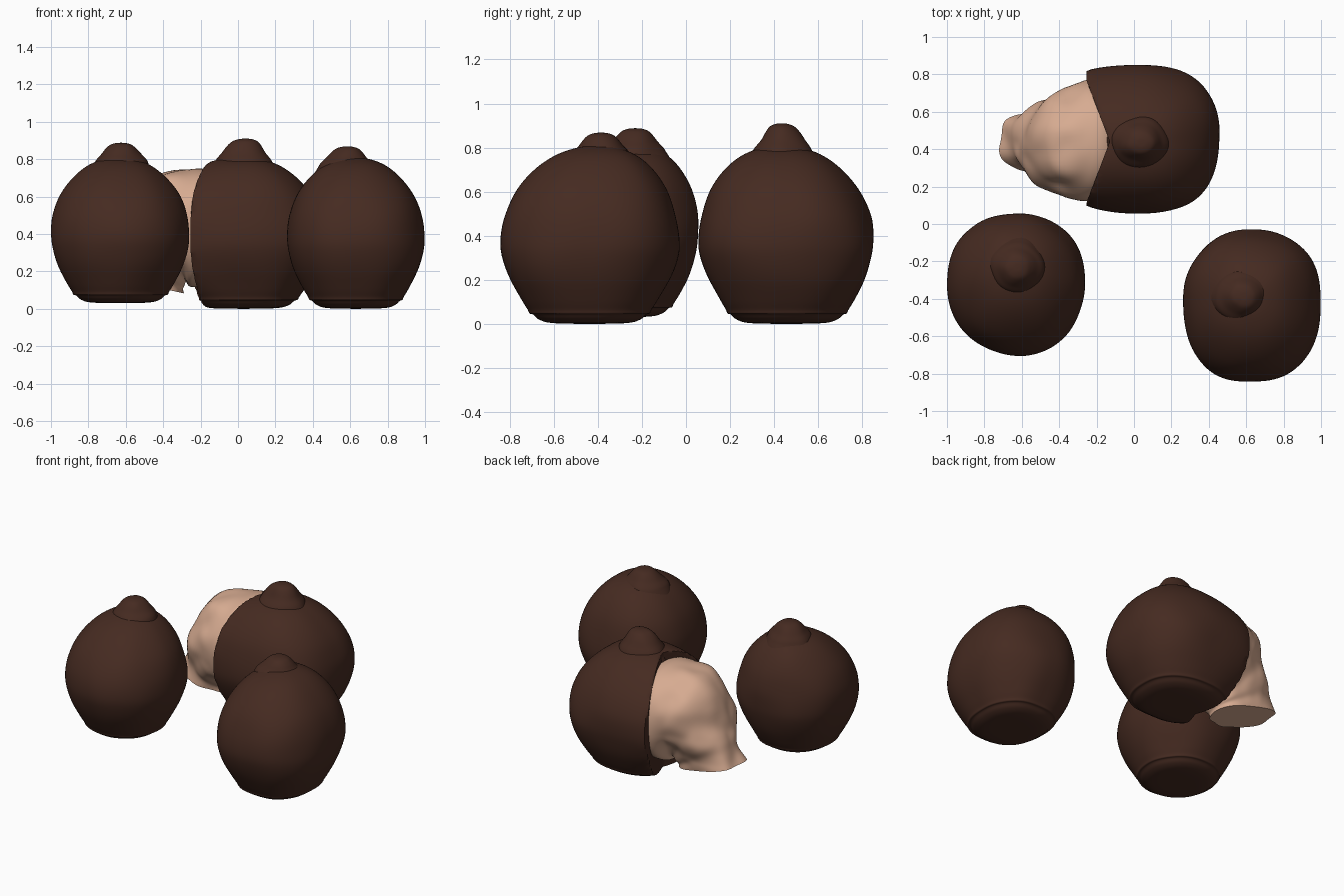
import bpy, bmesh, math
from mathutils import Vector, noise

if "Cube" in bpy.data.objects:
    bpy.data.objects.remove(bpy.data.objects["Cube"])


def material(name, rgb):
    m = bpy.data.materials.new(name)
    m.diffuse_color = (*rgb, 1)
    m.use_nodes = True
    m.node_tree.nodes["Principled BSDF"].inputs["Base Color"].default_value = m.diffuse_color
    return m


BROWN = material("dark brown skin", (0.060, 0.0235, 0.0150))
FLESH = material("pale flesh", (0.68, 0.41, 0.285))


def spline(points, steps):
    """Catmull-Rom interpolation of a short list of tuples."""
    p = [Vector(q) for q in points]
    p = [p[0] * 2 - p[1]] + p + [p[-1] * 2 - p[-2]]
    out = []
    for i in range(1, len(p) - 2):
        a, b, c, d = p[i - 1:i + 3]
        for k in range(steps):
            t = k / steps
            out.append(0.5 * (2 * b + (c - a) * t + (2 * a - 5 * b + 4 * c - d) * t * t
                              + (3 * b - a - 3 * c + d) * t ** 3))
    return out + [p[-2]]


def round_dir(angle, n):
    """Point on a unit superellipse."""
    c, s = math.cos(angle), math.sin(angle)
    k = (abs(c) ** n + abs(s) ** n) ** (-1 / n)
    return c * k, s * k


def loft(name, rings, mat, angle=50):
    """Skin closed rings of equal size and cap both ends."""
    bm = bmesh.new()
    loops = [[bm.verts.new(v) for v in ring] for ring in rings]
    n = len(loops[0])
    for a, b in zip(loops, loops[1:]):
        for i in range(n):
            j = (i + 1) % n
            bm.faces.new((a[i], a[j], b[j], b[i]))
    for end in (loops[0], loops[-1]):
        mid = bm.verts.new(sum((v.co for v in end), Vector()) / n)
        for i in range(n):
            bm.faces.new((end[i], end[(i + 1) % n], mid))
    bmesh.ops.recalc_face_normals(bm, faces=bm.faces)
    me = bpy.data.meshes.new(name)
    bm.to_mesh(me)
    bm.free()
    me.materials.append(mat)
    ob = bpy.data.objects.new(name, me)
    bpy.context.collection.objects.link(ob)
    bpy.ops.object.select_all(action='DESELECT')
    ob.select_set(True)
    bpy.context.view_layer.objects.active = ob
    bpy.ops.object.shade_smooth_by_angle(angle=math.radians(angle))
    return ob


# Relative radius and height: shallow base, small lip, round body, crown
PROFILE = [(0.02, 0.0), (0.42, 0.004), (0.57, 0.02), (0.64, 0.043), (0.68, 0.048),
           (0.70, 0.065), (0.77, 0.11), (0.89, 0.2), (0.97, 0.29), (1.0, 0.37),
           (0.975, 0.47), (0.89, 0.57), (0.77, 0.65), (0.61, 0.72), (0.43, 0.77),
           (0.22, 0.80), (0.02, 0.81)]


def fruit(name, cx, cy, rx, ry, n, base, top_shift, cut=None):
    rings = []
    for r, z in spline(PROFILE, 4):
        r = max(r, 0.01)
        lean = max(0, (z - 0.35) / 0.45) ** 2
        ring = []
        for i in range(96):
            u, v = round_dir(2 * math.pi * i / 96, n)
            w = 1 + 0.03 * noise.noise(Vector((u * 1.5 + cx * 5, v * 1.5, z * 4)))
            if cut and u < 0:          # the opened side bulges outwards
                u *= 1 + 0.3 * min(1, z / 0.3)
            x = cx + u * rx * r * w + top_shift[0] * lean
            y = cy + v * ry * r * w + top_shift[1] * lean
            if cut:
                x = max(x, cut(y))
            ring.append((x, y, base + z * (0.81 - base) / 0.81))
        rings.append(ring)
    return loft(name, rings, BROWN)


# Stem bump: relative radius and height
STEM = [(1.25, -0.6), (1.08, -0.1), (0.98, 0.12), (0.82, 0.36), (0.64, 0.66),
        (0.45, 0.88), (0.22, 0.98), (0.02, 1.0)]


def stem(name, x, y, z, rx, ry, height, tip=(0, 0)):
    rings = []
    for r, h in spline(STEM, 4):
        ring = []
        for i in range(40):
            a = 2 * math.pi * i / 40
            w = r * (1 + 0.12 * noise.noise(Vector((math.cos(a) + x * 7, math.sin(a), h))))
            ring.append((x + tip[0] * max(0, h) + rx * w * math.cos(a),
                         y + tip[1] * max(0, h) + ry * w * math.sin(a), z + height * h))
        rings.append(ring)
    return loft(name, rings, BROWN, 80)


# Left whole fruit
fruit("left_fruit", -0.63, -0.32, 0.37, 0.38, 2.1, 0.03, (-0.005, 0.07))
stem("left_stem", -0.625, -0.23, 0.79, 0.13, 0.13, 0.098)

# Right whole fruit
fruit("right_fruit", 0.63, -0.437, 0.37, 0.405, 2.3, 0.0, (-0.005, 0.035))
stem("right_stem", 0.575, -0.385, 0.775, 0.13, 0.125, 0.093, (0.01, 0))


# Back fruit, its skin opened on the left along a shallow V
def opening(y):
    return -0.13 - 0.125 * min(1.0, abs(y - 0.44) / 0.33)


fruit("opened_skin", 0.03, 0.455, 0.43, 0.397, 2.4, 0.0, (0.0, -0.02), opening)
stem("opened_stem", 0.03, 0.435, 0.79, 0.15, 0.125, 0.12, (0.01, 0))

# Crumpled flesh sagging out of the opening down to a snout.
# Each station: top x, top z, bottom x, bottom z, centre y, half width
STATIONS = [(-0.08, 0.70, -0.08, 0.14, 0.45, 0.30), (-0.17, 0.745, -0.17, 0.12, 0.45, 0.315),
            (-0.26, 0.745, -0.25, 0.12, 0.447, 0.325), (-0.43, 0.71, -0.28, 0.16, 0.435, 0.29),
            (-0.57, 0.54, -0.29, 0.16, 0.43, 0.245), (-0.635, 0.37, -0.30, 0.13, 0.43, 0.205),
            (-0.665, 0.27, -0.305, 0.11, 0.43, 0.175), (-0.73, 0.18, -0.30, 0.085, 0.43, 0.17)]
rings = []
for s, (tx, tz, bx, bz, cy, w) in enumerate(spline(STATIONS, 8)):
    mid, half = Vector(((tx + bx) / 2, cy, (tz + bz) / 2)), Vector(((tx - bx) / 2, 0, (tz - bz) / 2))
    amount = 0.035 * min(1, max(0, (s - 14) / 10))
    ring = []
    for i in range(80):
        u, v = round_dir(2 * math.pi * i / 80, 2.2)
        p = mid + half * v + Vector((0, w * u, 0))
        wobble = noise.noise(p * 5.5) + 0.2 * noise.noise(p * 11)
        ring.append(p + (p - mid).normalized() * wobble * amount)
    rings.append(ring)
loft("flesh", rings, FLESH, 60)
